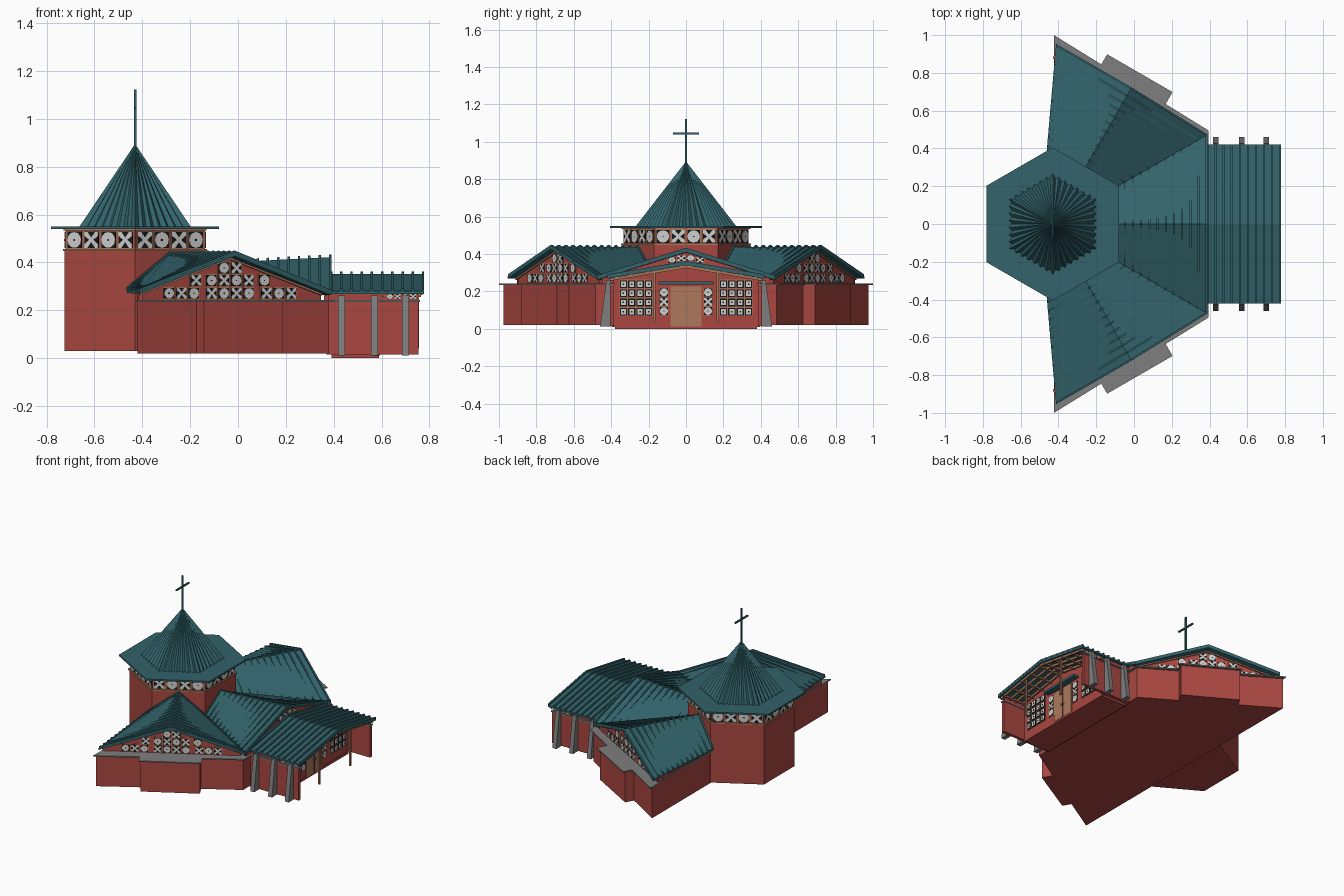
import bpy, bmesh, math
from mathutils import Vector as V

if "Cube" in bpy.data.objects:
    bpy.data.objects.remove(bpy.data.objects["Cube"])

COLORS = {
    "brick_red": (0.40, 0.062, 0.052), "roof_teal": (0.032, 0.125, 0.145),
    "stone_grey": (0.21, 0.21, 0.21), "wood_tan": (0.42, 0.19, 0.105),
    "glass_white": (0.62, 0.62, 0.62), "lattice_black": (0.008, 0.008, 0.008)}
MATS = {}
for n, c in COLORS.items():
    MATS[n] = bpy.data.materials.new(n)
    MATS[n].diffuse_color = (*c, 1)
RED, TEAL, GREY, TAN, WHITE, BLACK = COLORS
parts = {}


def ext(name, mat, pts, vec):
    """Extrude a 3D polygon along a vector into the named part."""
    if name not in parts:
        parts[name] = (bmesh.new(), mat)
    bm = parts[name][0]
    vec = V(vec)
    a = [bm.verts.new(V(p)) for p in pts]
    b = [bm.verts.new(V(p) + vec) for p in pts]
    bm.faces.new(a)
    bm.faces.new(b[::-1])
    n = len(a)
    for i in range(n):
        bm.faces.new((a[i], a[(i + 1) % n], b[(i + 1) % n], b[i]))


def flat(name, mat, xy, z0, z1):
    ext(name, mat, [(x, y, z0) for x, y in xy], (0, 0, z1 - z0))


def box(name, mat, x0, x1, y0, y1, z0, z1):
    flat(name, mat, [(x0, y0), (x1, y0), (x1, y1), (x0, y1)], z0, z1)


def tile(P, h, z, w, kind, t=None):
    """Patterned window pane; P(h, z, d) maps wall coordinates to world."""
    t = t or w

    def plate(name, mat, pts, d):
        ext(name, mat, [P(h + a * w / 2, z + b * t / 2, -0.002) for a, b in pts],
            P(0, 0, d) - P(0, 0, -0.002))
    sq = lambda k: [(-k, -k), (k, -k), (k, k), (-k, k)]
    plate("window_frames", TAN, sq(1.12), 0.002)
    plate("window_lattice", BLACK, sq(0.98), 0.004)
    if kind == 0:      # round pane
        plate("window_glass", WHITE, [(0.95 * math.cos(i * math.pi / 6), 0.95 * math.sin(i * math.pi / 6))
                                      for i in range(12)], 0.006)
        plate("window_bosses", BLACK, sq(0.1), 0.007)
    elif kind == 1:    # crossed pane
        plate("window_glass", WHITE, [(-.95, -.95), (-.5, -.95), (0, -.3), (.5, -.95), (.95, -.95), (.95, -.5),
                                      (.3, 0), (.95, .5), (.95, .95), (.5, .95), (0, .3), (-.5, .95),
                                      (-.95, .95), (-.95, .5), (-.3, 0), (-.95, -.5)], 0.006)
    else:              # plain pane
        plate("window_glass", WHITE, sq(0.68), 0.006)
        plate("window_bosses", BLACK, sq(0.2), 0.007)


def roof(name, r0, r1, e0, e1, n, th=0.012):
    """Sloped roof slab with standing seams from ridge to eave."""
    r0, r1, e0, e1 = map(V, (r0, r1, e0, e1))
    ext(name, TEAL, [r0, r1, e1, e0], (0, 0, -th))
    d = (r1 - r0).normalized() * 0.005
    for i in range(n + 1):
        t = 0.01 + 0.98 * i / n
        a, b = r0.lerp(r1, t), e0.lerp(e1, t)
        up = V((0, 0, 0.011))
        ext(name + "_seams", TEAL, [a - d, a + d, a + d + up, a - d + up], b - a)


# --- hexagonal tower
CX = -0.43


def hexa(R):
    return [(CX + R * math.sin(i * math.pi / 3), R * math.cos(i * math.pi / 3)) for i in range(6)]


flat("tower_wall", RED, hexa(0.34), 0.03, 0.45)
flat("tower_sill", TAN, hexa(0.347), 0.447, 0.456)
flat("tower_band", RED, hexa(0.334), 0.455, 0.54)
flat("tower_head", TAN, hexa(0.345), 0.533, 0.541)
flat("tower_eave", TEAL, hexa(0.405), 0.54, 0.551)
for k in range(6):
    c, s = math.cos(k * math.pi / 3), math.sin(k * math.pi / 3)
    P = lambda h, z, d, c=c, s=s: V((CX + (0.2893 + d) * c - h * s, (0.2893 + d) * s + h * c, z))
    for j in range(4):
        tile(P, (j - 1.5) * 0.082, 0.494, 0.07, (j + k) % 2)

# --- pleated spire
bm = bmesh.new()
parts["spire"] = (bm, TEAL)
hx, ring, N = hexa(0.268), [], 14
for i in range(6):
    a, b = V((*hx[i], 0.55)), V((*hx[(i + 1) % 6], 0.55))
    for j in range(N):
        p = a.lerp(b, j / N)
        k = 1 if j % 2 == 0 else 0.93
        ring.append(bm.verts.new((CX + (p.x - CX) * k, p.y * k, 0.55)))
tip = bm.verts.new((CX, 0, 0.895))
bm.faces.new(ring)
for i in range(len(ring)):
    bm.faces.new((ring[i], ring[(i + 1) % len(ring)], tip))

# --- cross
box("cross", TEAL, CX - .005, CX + .005, -.005, .005, 0.87, 1.122)
box("cross", TEAL, CX - .005, CX + .005, -.07, .07, 1.04, 1.05)

# --- main base and ledge
flat("base_wall", RED, [(-.42, -.975), (.38, -.485), (.38, .485), (-.42, .975)], 0.02, 0.236)
flat("base_ledge", GREY, [(-.424, -1), (.395, -.495), (.395, .495), (-.424, 1)], 0.235, 0.243)

# --- two side wings, mirrored
for s in (1, -1):
    def W(u, v, z, s=s):
        return V((CX + .5 * u + .866 * v, s * (.866 * u - .5 * v), z))
    r0, r1 = W(.295, 0, .438), W(.835, 0, .438)
    roof("wing_roof", r0, r1, W(.295, -.21, .285), W(.835, -.462, .28), 12)
    roof("wing_roof", r0, r1, W(.295, .17, .285), W(.82, .473, .275), 12)
    ext("wing_gable_wall", RED, [W(.79, -.44, .24), W(.79, .44, .24), W(.79, .44, .272),
                                 W(.79, 0, .426), W(.79, -.44, .272)], W(-.03, 0, 0) - W(0, 0, 0))
    box("wing_side_wall", RED, -.42, -.40, min(s * .3, s * .9), max(s * .3, s * .9), .24, .27)
    # projecting bay with its ledge
    for nm, m, h, u, z0, z1 in (("bay_wall", RED, .19, .905, .02, .236), ("bay_ledge", GREY, .2, .922, .235, .243)):
        ext(nm, m, [W(.8, -h, z0), W(u, -h, z0), W(u, h, z0), W(.8, h, z0)], (0, 0, z1 - z0))
    # stepped rows of gable windows
    P = lambda h, z, d, W=W: W(.79 + d, h, z)
    for r, (z, vs) in enumerate(((.271, (.03, .09, .175, .235, .295)), (.325, (.03, .09, .165)), (.377, (.03,)))):
        for j, v in enumerate(vs):
            for q in (1, -1):
                tile(P, q * v, z, .049, (j + r + (q > 0)) % 2, .046)
    # timber verge under the gable edge
    for q in (1, -1):
        a, b = W(.79, 0, .412), W(.79, q * .44, .262)
        ext("gable_verge", TAN, [a, b, b + V((0, 0, .009)), a + V((0, 0, .009))], W(.01, 0, 0) - W(0, 0, 0))

# --- nave toward the entrance
for s in (1, -1):
    roof("nave_roof", (-.14, 0, .395), (.39, 0, .422), (-.14, s * .17, .285), (.39, s * .475, .275), 12)
ext("nave_gable_wall", RED, [(.36, -.45, .24), (.36, .45, .24), (.36, .45, .272), (.36, 0, .41), (.36, -.45, .272)],
    (.02, 0, 0))
P = lambda h, z, d: V((.38 + d, h, z))
for i in range(4):
    tile(P, (i - 1.5) * .05, .378 if i in (1, 2) else .368, .042, i % 2, .03)

# --- entrance hall and porch
box("entrance_plinth", RED, .39, .59, -.38, .38, 0, .016)
ext("entrance_facade", RED, [(.57, -.395, .01), (.57, .395, .01), (.57, .395, .272), (.57, 0, .342),
                             (.57, -.395, .272)], (.015, 0, 0))
box("entrance_floor", RED, .37, .58, -.39, .39, .015, .022)
for s in (1, -1):
    def yb(name, mat, x0, x1, a, b, z0, z1, s=s):
        box(name, mat, x0, x1, min(s * a, s * b), max(s * a, s * b), z0, z1)
    roof("porch_roof", (.385, 0, .352), (.777, 0, .352), (.385, s * .42, .28), (.777, s * .42, .28), 9)
    yb("porch_side_wall", RED, .37, .755, .385, .405, .015, .236)
    yb("porch_ledge", GREY, .37, .76, .38, .412, .235, .243)
    yb("porch_upper_wall", RED, .37, .75, .385, .398, .243, .273)
    P = lambda h, z, d, s=s: V((h, s * (.398 + d), z))
    for i in range(4):
        tile(P, .635 + i * .032, .258, .026, i % 2, .02)
    # leaning buttresses
    for x in (.417, .555, .685):
        ext("buttress", GREY, [(x, s * .4, .012), (x, s * .46, .012), (x, s * .425, .262), (x, s * .4, .262)], (.03, 0, 0))
    # porch posts, rafters and purlins
    yb("porch_post", TAN, .745, .757, .164, .176, .04, .312)
    for x in (.60, .65, .70, .755):
        ext("porch_rafter", TAN, [(x, 0, .325), (x, 0, .34), (x, s * .41, .269), (x, s * .41, .256)], (.01, 0, 0))
    for y in (.02, .11, .2, .29, .37):
        z = .34 - .171 * y
        yb("porch_purlin", TAN, .585, .77, y, y + .01, z - .012, z)
    # facade windows
    P = lambda h, z, d, s=s: V((.585 + d, s * h, z))
    for i in range(4):
        for j in range(4):
            tile(P, .2 + i * .045, .092 + j * .049, .039, 2, .042)
    for j in range(3):
        tile(P, .118, .095 + j * .05, .046, j % 2, .044)

# --- doors and canopy
box("entrance_door", TAN, .58, .592, -.084, .084, .012, .226)
box("door_gap", BLACK, .59, .593, -.001, .001, .012, .226)
for y in (-.012, .008):
    box("door_handle", GREY, .59, .598, y, y + .004, .095, .115)
box("door_canopy", TEAL, .58, .625, -.146, .146, .236, .252)

# --- turn the parts into objects
for name, (bm, mat) in parts.items():
    bmesh.ops.recalc_face_normals(bm, faces=bm.faces)
    me = bpy.data.meshes.new(name)
    bm.to_mesh(me)
    bm.free()
    me.materials.append(MATS[mat])
    bpy.context.scene.collection.objects.link(bpy.data.objects.new(name, me))

for m in bpy.data.materials:
    if m.users and not m.is_grease_pencil:
        m.use_nodes = True
        m.node_tree.nodes["Principled BSDF"].inputs["Base Color"].default_value = m.diffuse_color
